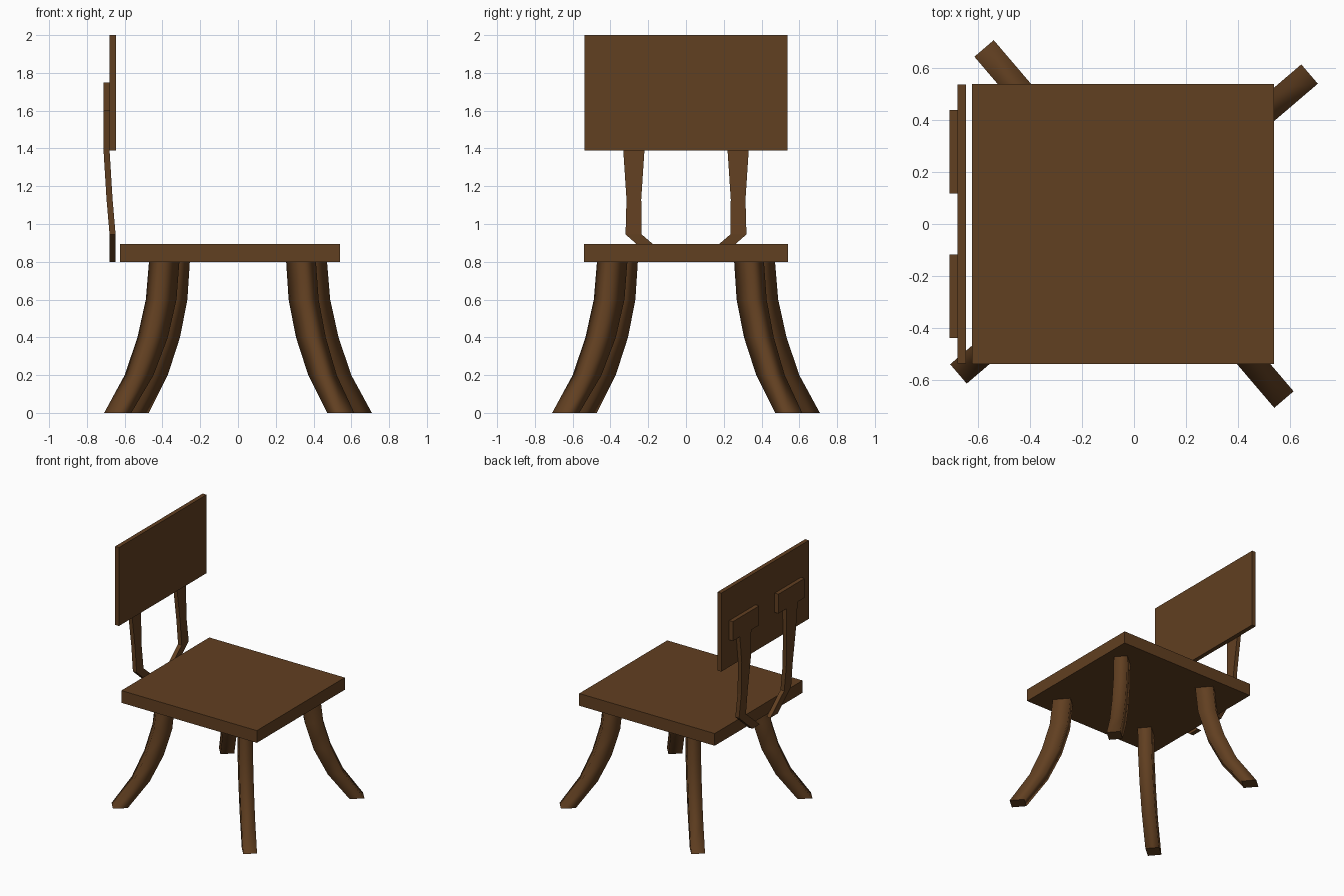
import bpy
from math import cos, sin, pi, radians

if "Cube" in bpy.data.objects:
    bpy.data.objects.remove(bpy.data.objects["Cube"])

wood = bpy.data.materials.new("dark_wood")
wood.diffuse_color = (0.12, 0.05, 0.015, 1)
wood.use_nodes = True
wood.node_tree.nodes["Principled BSDF"].inputs["Base Color"].default_value = wood.diffuse_color


def make(name, verts, faces, smooth_sides=False):
    me = bpy.data.meshes.new(name)
    me.from_pydata(verts, [], faces)
    me.materials.append(wood)
    if smooth_sides:
        for p in me.polygons[2:]:  # the first two faces are the end caps
            p.use_smooth = True
    ob = bpy.data.objects.new(name, me)
    bpy.context.collection.objects.link(ob)
    return ob


def loft(name, rings, smooth_sides=False):
    """Skin four-point rings, listed bottom to top and counter-clockwise from above."""
    verts = [p for r in rings for p in r]
    top = 4 * (len(rings) - 1)
    faces = [(3, 2, 1, 0), (top, top + 1, top + 2, top + 3)]
    for k in range(0, top, 4):
        for i in range(4):
            j = (i + 1) % 4
            faces.append((k + i, k + j, k + 4 + j, k + 4 + i))
    return make(name, verts, faces, smooth_sides)


def ring(x0, x1, y0, y1, z):
    return [(x0, y0, z), (x1, y0, z), (x1, y1, z), (x0, y1, z)]


def box(name, x0, x1, y0, y1, z0, z1):
    return loft(name, [ring(x0, x1, y0, y1, z0), ring(x0, x1, y0, y1, z1)])


# Seat and back panel
box("seat", -0.625, 0.54, -0.54, 0.54, 0.80, 0.895)
box("back_panel", -0.68, -0.647, -0.538, 0.538, 1.39, 2.0)

# Back supports: (z, rear x, inner y, outer y), kinked inwards at the bottom
strip = [(0.80, -0.68, 0.065, 0.155), (0.945, -0.68, 0.235, 0.32),
         (1.13, -0.696, 0.237, 0.315), (1.39, -0.712, 0.22, 0.332),
         (1.60, -0.712, 0.215, 0.355)]
for label, s in (("left", 1), ("right", -1)):
    rings = []
    for z, x, a, b in strip:
        lo, hi = sorted((s * a, s * b))
        rings.append(ring(x, x + 0.032, lo, hi, z))
    loft("back_support_" + label, rings)
    lo, hi = sorted((s * 0.118, s * 0.44))
    box("support_plate_" + label, -0.712, -0.68, lo, hi, 1.60, 1.75)

# Legs: (z, inner radius, outer radius), swept outwards and turned four times
leg = [(0.0, 0.785, 0.89), (0.2, 0.63, 0.747), (0.4, 0.53, 0.658),
       (0.6, 0.47, 0.6), (0.8, 0.45, 0.578)]
for n in range(4):
    a = radians(40.5) + n * pi / 2
    c, s = cos(a), sin(a)
    rings = [[(x * c - y * s, x * s + y * c, zz)
              for x, y, zz in ring(r0, r1, -0.049, 0.049, z)]
             for z, r0, r1 in leg]
    loft("leg_%d" % (n + 1), rings, smooth_sides=True)
